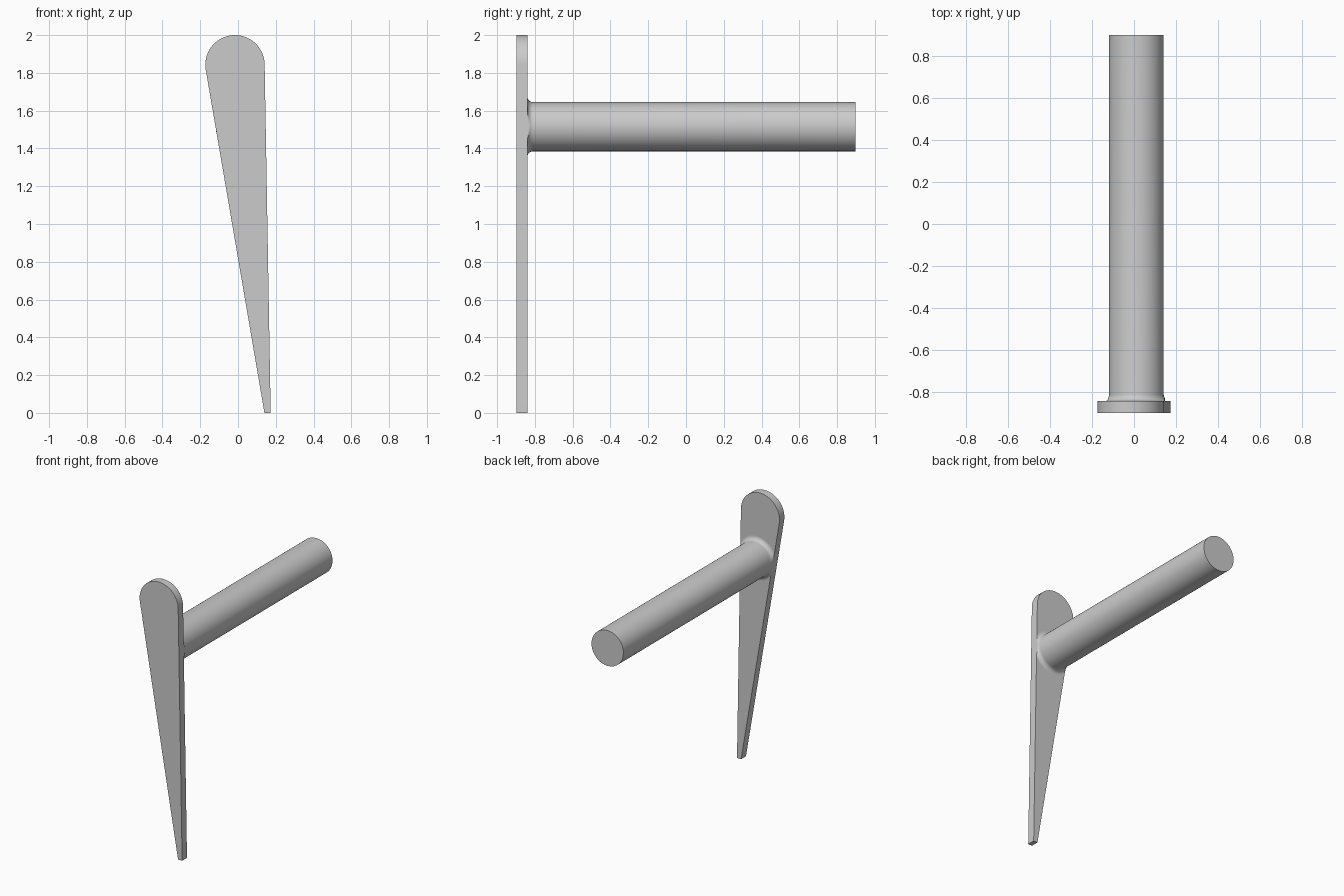
import bpy, bmesh
from math import sin, cos, pi, radians
from mathutils import Vector

cube = bpy.data.objects.get("Cube")
if cube:
    bpy.data.objects.remove(cube, do_unlink=True)

# Single plain grey
grey = bpy.data.materials.new("plain_grey")
grey.use_nodes = True
colour = (0.6, 0.6, 0.6, 1)
grey.diffuse_color = colour
grey.node_tree.nodes["Principled BSDF"].inputs["Base Color"].default_value = colour

FRONT, BACK, END = -0.897, -0.84, 0.897


def finish(name, bm):
    bmesh.ops.recalc_face_normals(bm, faces=bm.faces)
    mesh = bpy.data.meshes.new(name)
    bm.to_mesh(mesh)
    bm.free()
    mesh.materials.append(grey)
    obj = bpy.data.objects.new(name, mesh)
    bpy.context.collection.objects.link(obj)
    bpy.ops.object.select_all(action="DESELECT")
    obj.select_set(True)
    bpy.context.view_layer.objects.active = obj
    bpy.ops.object.shade_smooth_by_angle(angle=radians(35))
    return obj


# Tapered blade: narrow foot, round head tangent to both edges
head, head_r = Vector((-0.016, 1.843)), 0.157
foot_left, foot_right = Vector((0.14, 0)), Vector((0.173, 0))
start, sweep, steps = radians(1), radians(188.8), 48
outline = [foot_left, foot_right]
for i in range(steps + 1):
    a = start + sweep * i / steps
    outline.append(head + head_r * Vector((cos(a), sin(a))))

bm = bmesh.new()
face = bm.faces.new([bm.verts.new((p.x, FRONT, p.y)) for p in outline])
side = bmesh.ops.extrude_face_region(bm, geom=[face])
moved = [g for g in side["geom"] if isinstance(g, bmesh.types.BMVert)]
bmesh.ops.translate(bm, verts=moved, vec=(0, BACK - FRONT, 0))
finish("blade", bm)


# Round shaft with a fillet that is trimmed flush with the blade edges
def reach(centre, direction, a, b):
    """Distance from centre along direction to the line through a and b."""
    edge = b - a
    normal = Vector((edge.y, -edge.x))
    facing = direction.dot(normal)
    gap = (a - centre).dot(normal)
    return gap / facing if gap * facing > 0 else 10


centre, radius, fillet, count = Vector((0.011, 1.515)), 0.13, 0.03, 96
profile = [(BACK - 0.005, radius + fillet)]
for i in range(9):
    a = pi / 2 * i / 8
    profile.append((BACK + fillet * (1 - cos(a)), radius + fillet * (1 - sin(a))))
profile.append((END, radius))

bm = bmesh.new()
rings = []
for y, r in profile:
    ring = []
    for k in range(count):
        d = Vector((cos(2 * pi * k / count), sin(2 * pi * k / count)))
        limit = min(reach(centre, d, foot_left, outline[-1]),
                    reach(centre, d, foot_right, outline[2]))
        p = centre + d * min(r, max(radius - 0.001, limit))
        ring.append(bm.verts.new((p.x, y, p.y)))
    rings.append(ring)
for lower, upper in zip(rings, rings[1:]):
    for k in range(count):
        n = (k + 1) % count
        bm.faces.new((lower[k], lower[n], upper[n], upper[k]))
bm.faces.new(rings[0])
bm.faces.new(rings[-1])
finish("shaft", bm)
